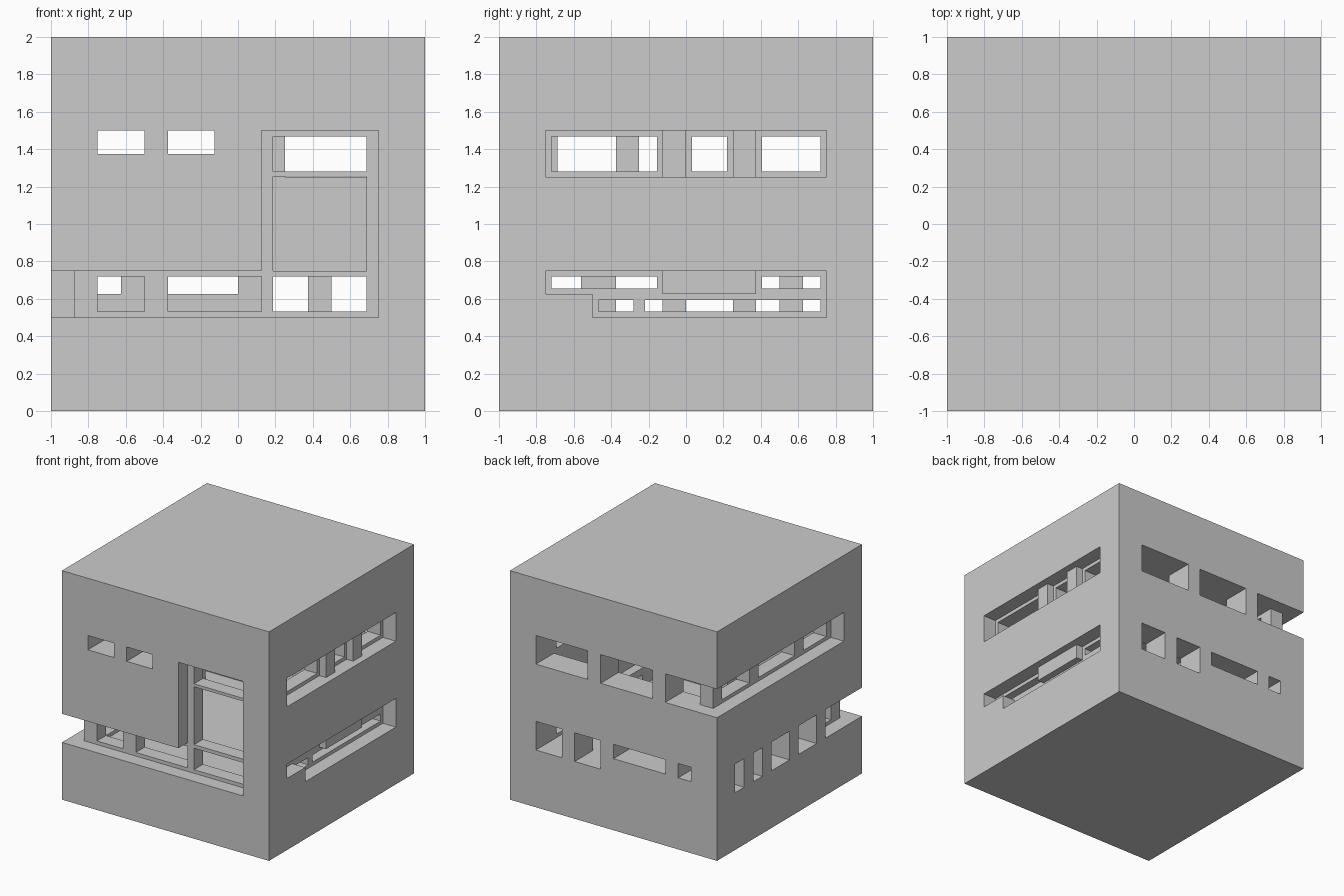
import bpy, bmesh

if "Cube" in bpy.data.objects:
    bpy.data.objects.remove(bpy.data.objects["Cube"])


def carved(name, solids, cuts):
    """Clean block mesh: union of solid boxes minus cut boxes (x0,x1,y0,y1,z0,z1)."""
    boxes = solids + cuts
    ax = [sorted({round(v, 5) for b in boxes for v in b[2 * a:2 * a + 2]}) for a in range(3)]

    def inside(p, group):
        return any(all(b[2 * a] < p[a] < b[2 * a + 1] for a in range(3)) for b in group)

    n = [len(a) - 1 for a in ax]
    full = set()
    for i in range(n[0]):
        for j in range(n[1]):
            for k in range(n[2]):
                c = (i, j, k)
                p = [(ax[a][c[a]] + ax[a][c[a] + 1]) / 2 for a in range(3)]
                if inside(p, solids) and not inside(p, cuts):
                    full.add(c)

    bm = bmesh.new()
    verts = {}

    def vert(key):
        if key not in verts:
            verts[key] = bm.verts.new([ax[a][key[a]] for a in range(3)])
        return verts[key]

    for c in sorted(full):
        for a in range(3):
            for s in (0, 1):
                other = list(c)
                other[a] += 2 * s - 1
                if tuple(other) in full:
                    continue
                u, w = (a + 1) % 3, (a + 2) % 3
                ring = []
                for du, dw in ((0, 0), (1, 0), (1, 1), (0, 1)):
                    key = list(c)
                    key[a] += s
                    key[u] += du
                    key[w] += dw
                    ring.append(vert(tuple(key)))
                bm.faces.new(ring if s else ring[::-1])
    mesh = bpy.data.meshes.new(name)
    bm.to_mesh(mesh)
    bm.free()
    obj = bpy.data.objects.new(name, mesh)
    bpy.context.collection.objects.link(obj)
    return obj


O, I, F = 1.0, 0.75, 0.875      # outer face, room face, recessed frame face
B = 1 / 32                      # thin bar size
LOW, HIGH = (0.5, 0.75), (1.25, 1.5)
LOW_IN, HIGH_IN = (0.5 + B, 0.75 - B), (1.25 + B, 1.5 - B)

# Main shell: cube with a hollow room, wall openings and corner recesses
cuts = [(-I, I, -I, I, 0.5, 1.5)]
# front: corner strip, tall bay, two small windows
cuts += [(-O, I, -O, -I, *LOW), (0.125, I, -O, -I, 0.5, 1.5)]
cuts += [(x0, x0 + 0.25, -O, -I, 1.375, 1.5) for x0 in (-0.75, -0.375)]
# back: upper and lower rows
cuts += [(x0, x1, I, O, *HIGH) for x0, x1 in ((0.25, 0.75), (-0.375, 0.125), (-O, -0.5))]
cuts += [(x0, x1, I, O, *LOW) for x0, x1 in ((0.5, 0.75), (0.125, 0.375))]
cuts += [(x0, x1, I, O, 0.625, 0.75) for x0, x1 in ((-0.5, 0), (-0.75, -0.625))]
# left: upper strip, lower slots, lower corner strip
cuts += [(-O, -I, -I, O, *HIGH), (-O, -I, -O, -0.5, *LOW)]
cuts += [(-O, -I, y0, y1, *LOW)
         for y0, y1 in ((0.625, 0.75), (0.375, 0.5), (0, 0.25), (-0.375, -0.125))]
# right: upper strip and stepped lower strip
cuts += [(I, O, -I, I, *HIGH), (I, O, -I, I, 0.625, 0.75), (I, O, -0.5, I, 0.5, 0.625)]
carved("building_shell", [(-O, O, -O, O, 0, 2)], cuts)

# Front window frame with lower corner return on the left side
front = [(x0, x1, -F, -I, *LOW_IN)
         for x0, x1 in ((-0.75, -0.5), (-0.375, 0.125), (0.1875, 0.6875))]
front += [(0.1875, 0.6875, -F, -I, z0, z1) for z0, z1 in ((0.75, 1.255), HIGH_IN)]
front += [(-F, -I, -0.75, -0.5625, *LOW_IN)]
carved("front_window_frame",
       [(-F, I, -F, -I, *LOW), (0.125, I, -F, -I, 0.5, 1.5), (-F, -I, -F, -0.5, *LOW)], front)

# Left upper window frame with corner pillar at the back
carved("left_window_frame", [(-F, -I, -I, F, *HIGH)],
       [(-F, -I, y0, y1, *HIGH_IN)
        for y0, y1 in ((-0.6875, -0.375), (-0.25, 0.25), (0.375, 0.75))])

# Right upper window frame
carved("right_upper_frame", [(I, F, -I, I, *HIGH)],
       [(I, F, y0 + B, y1 - B, *HIGH_IN)
        for y0, y1 in ((-0.75, -0.125), (0, 0.25), (0.375, 0.75))])

# Right lower window frame, stepped outline
right = [(I, F, y0 + B, y1 - B, 0.625 + B, 0.75 - B) for y0, y1 in ((-0.75, -0.125), (0.375, 0.75))]
right += [(I, F, y0 + B, y1 - B, 0.5 + B, 0.625 - B) for y0, y1 in ((-0.5, -0.25), (-0.25, 0.75))]
carved("right_lower_frame", [(I, F, -I, I, 0.625, 0.75), (I, F, -0.5, I, 0.5, 0.625)], right)

# Raised posts and panel on the right side
for y0, y1, z0 in ((-0.125, 0, 1.25), (0.25, 0.375, 1.25)):
    carved("right_post", [(F, 0.9375, y0, y1, z0, 1.5)], [])
carved("right_lower_panel", [(F, 0.9375, -0.125, 0.375, 0.625, 0.75)], [])
